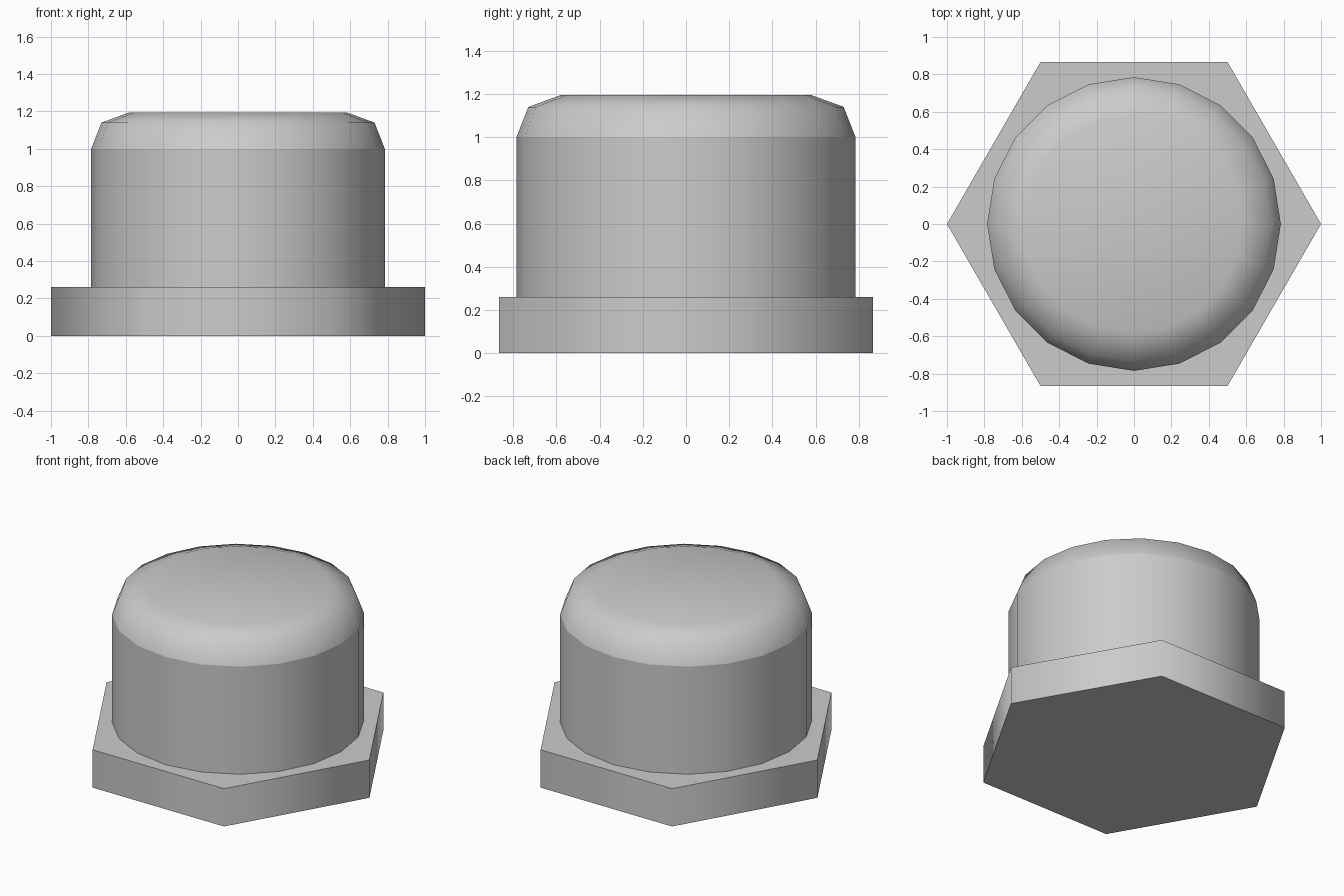
import bpy, bmesh
from math import cos, sin, tau

cube = bpy.data.objects.get("Cube")
if cube:
    bpy.data.objects.remove(cube, do_unlink=True)

metal = bpy.data.materials.new("light_grey_metal")
metal.use_nodes = True
colour = (0.6, 0.6, 0.6, 1)
metal.diffuse_color = colour
metal.node_tree.nodes["Principled BSDF"].inputs["Base Color"].default_value = colour


def lathe(name, sides, profile, sharp_rings, flat_top):
    """Stack rings of (radius, height), smooth around the side, with sharp edges on chosen rings."""
    bm = bmesh.new()
    rings = [[bm.verts.new((r * cos(tau * i / sides), r * sin(tau * i / sides), z))
              for i in range(sides)] for r, z in profile]
    for low, high in zip(rings, rings[1:]):
        for i in range(sides):
            j = (i + 1) % sides
            bm.faces.new((low[i], low[j], high[j], high[i])).smooth = True
    bm.faces.new(rings[0][::-1])
    bm.faces.new(rings[-1]).smooth = not flat_top
    for k in sharp_rings:
        for i in range(sides):
            bm.edges.get((rings[k][i], rings[k][(i + 1) % sides])).smooth = False
    mesh = bpy.data.meshes.new(name)
    bm.to_mesh(mesh)
    bm.free()
    mesh.materials.append(metal)
    obj = bpy.data.objects.new(name, mesh)
    bpy.context.collection.objects.link(obj)
    return obj


# Hexagonal flange with sides shaded as one smooth band
lathe("hex_flange", 6, [(1, 0), (1, 0.26)], (0, 1), True)

# Round body with a crisp shoulder and a softly shaded chamfered crown
lathe("round_cap", 20, [(0.785, 0.26), (0.785, 1.0), (0.73, 1.14), (0.58, 1.195)],
      (0, 1), False)
